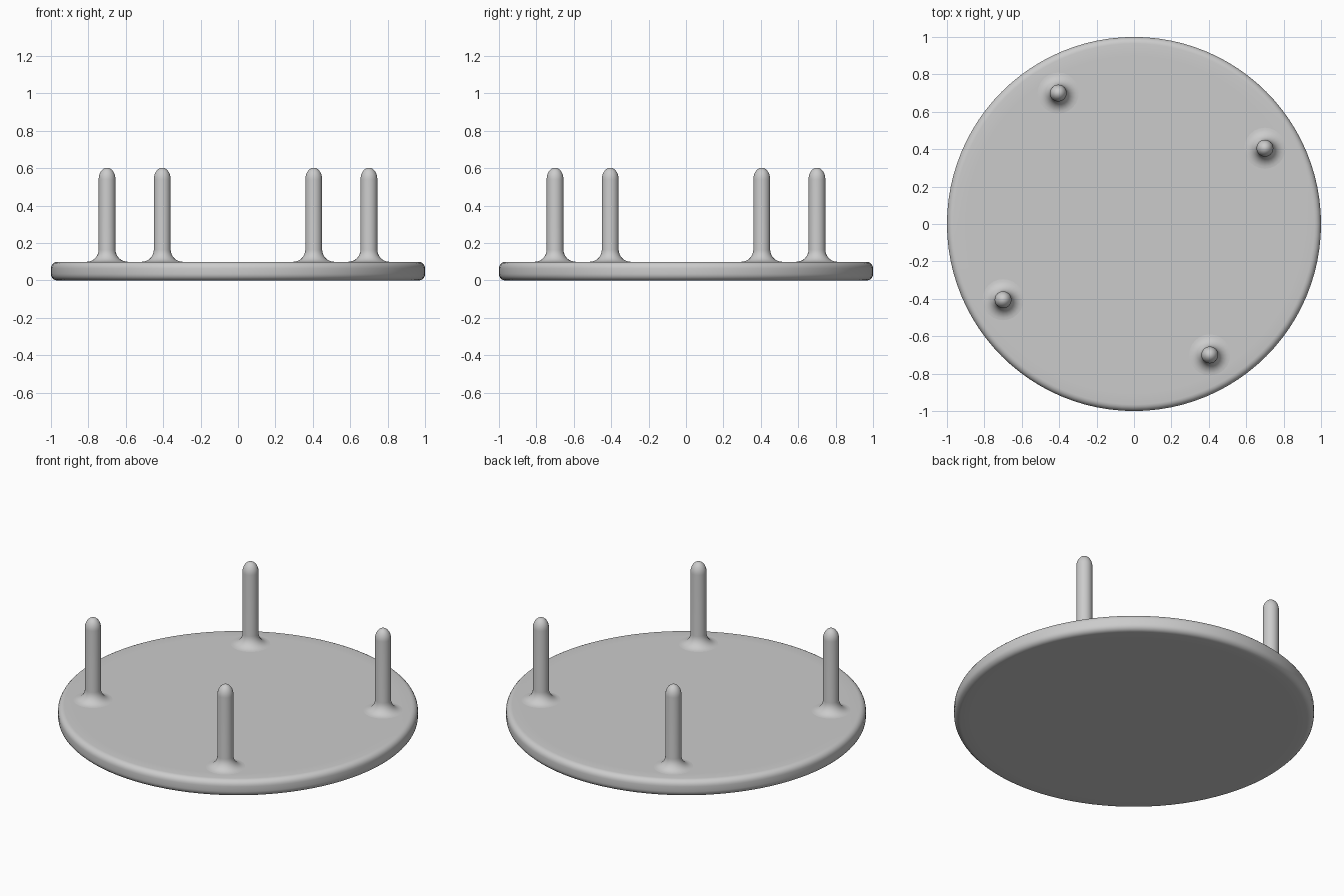
import bpy, bmesh, math

if "Cube" in bpy.data.objects:
    bpy.data.objects.remove(bpy.data.objects["Cube"], do_unlink=True)

GREY = (0.6, 0.6, 0.6, 1.0)
mat = bpy.data.materials.new("plain grey")
mat.use_nodes = True
mat.diffuse_color = GREY
mat.node_tree.nodes["Principled BSDF"].inputs["Base Color"].default_value = GREY


def arc(cr, cz, rr, rz, a0, a1, n):
    """Points (radius, height) along an elliptical arc, angles in degrees."""
    return [(cr + rr * math.cos(math.radians(a0 + (a1 - a0) * i / n)),
             cz + rz * math.sin(math.radians(a0 + (a1 - a0) * i / n))) for i in range(n + 1)]


def lathe(name, profile, sides, location=(0, 0, 0)):
    """Revolve an open profile, listed bottom to top, and cap both ends."""
    bm = bmesh.new()
    rings = [[bm.verts.new((r * math.cos(2 * math.pi * i / sides),
                            r * math.sin(2 * math.pi * i / sides), z))
              for i in range(sides)] for r, z in profile]
    for low, high in zip(rings, rings[1:]):
        for i in range(sides):
            j = (i + 1) % sides
            bm.faces.new((low[i], low[j], high[j], high[i]))
    bm.faces.new(rings[0][::-1])
    bm.faces.new(rings[-1])
    mesh = bpy.data.meshes.new(name)
    bm.to_mesh(mesh)
    bm.free()
    mesh.materials.append(mat)
    obj = bpy.data.objects.new(name, mesh)
    obj.location = location
    bpy.context.collection.objects.link(obj)
    bpy.ops.object.select_all(action="DESELECT")
    obj.select_set(True)
    bpy.context.view_layer.objects.active = obj
    bpy.ops.object.shade_smooth_by_angle(angle=math.radians(40))
    return obj


# Round base plate with softly rounded rim
rim = (arc(0.965, 0.035, 0.035, 0.035, -90, 0, 5)
       + arc(0.965, 0.065, 0.035, 0.035, 0, 90, 5))
lathe("base_plate", [(0.9, 0.0)] + rim + [(0.9, 0.1)], 96)

# Peg profile: buried foot, flared fillet, straight shaft, domed tip
R = 0.045
peg = ([(0.112, 0.09)]
       + arc(R + 0.065, 0.165, 0.065, 0.065, 270, 180, 8)
       + arc(0, 0.54, R, 0.063, 0, 84, 8))

# Four pegs, a quarter turn apart
x, y = 0.70, 0.405
for name in ("left_peg", "back_peg", "right_peg", "front_peg"):
    lathe(name, peg, 24, (x, y, 0))
    x, y = -y, x
